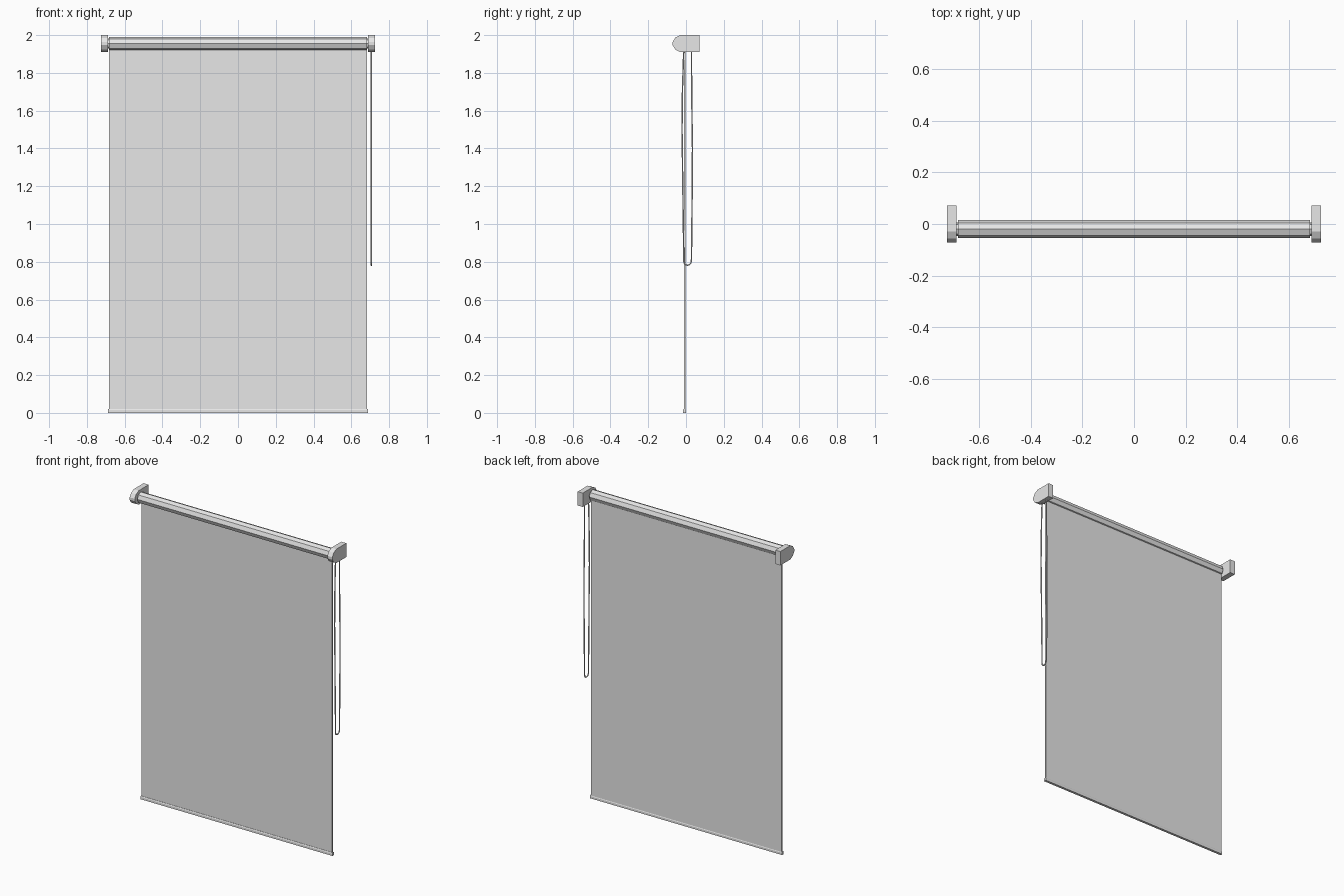
import bpy, bmesh, math
from mathutils import Vector

cube = bpy.data.objects.get("Cube")
if cube:
    bpy.data.objects.remove(cube, do_unlink=True)

# One neutral grey for the whole blind
grey = bpy.data.materials.new("light grey")
grey.use_nodes = True
grey.diffuse_color = (0.8, 0.8, 0.8, 1)
grey.node_tree.nodes["Principled BSDF"].inputs["Base Color"].default_value = (0.8, 0.8, 0.8, 1)


def prism(name, profile, x0, x1):
    """Extrude a (y, z) outline along x."""
    bm = bmesh.new()
    face = bm.faces.new([bm.verts.new((x0, y, z)) for y, z in profile])
    out = bmesh.ops.extrude_face_region(bm, geom=[face])
    moved = [v for v in out["geom"] if isinstance(v, bmesh.types.BMVert)]
    bmesh.ops.translate(bm, verts=moved, vec=Vector((x1 - x0, 0, 0)))
    bmesh.ops.recalc_face_normals(bm, faces=bm.faces)
    mesh = bpy.data.meshes.new(name)
    bm.to_mesh(mesh)
    bm.free()
    mesh.materials.append(grey)
    obj = bpy.data.objects.new(name, mesh)
    bpy.context.collection.objects.link(obj)
    return obj


def octagon(y, z, r):
    return [(y + r * math.cos(i * math.pi / 4), z + r * math.sin(i * math.pi / 4))
            for i in range(8)]


def box(y0, y1, z0, z1):
    return [(y0, z0), (y1, z0), (y1, z1), (y0, z1)]


AXIS_Y, AXIS_Z = -0.02, 1.955

# Roller tube, hanging fabric and hem bar
prism("roller_tube", octagon(AXIS_Y, AXIS_Z, 0.035), -0.682, 0.682)
prism("fabric_sheet", box(-0.011, -0.002, 0.01, 1.95), -0.682, 0.682)
hem = [(-0.016, 0), (0, 0), (0, 0.014), (-0.003, 0.02), (-0.013, 0.02), (-0.016, 0.014)]
prism("hem_bar", hem, -0.687, 0.687)

# Wall brackets with a rounded nose, and the pins that carry the roller
upper_nose = [(-0.03, 0.045), (-0.057, 0.031), (-0.071, 0.008)]
nose = upper_nose + [(y, -z) for y, z in reversed(upper_nose)]
bracket = [(0.071, 0.045)] + nose + [(0.071, -0.045)]
bracket = [(y, AXIS_Z + z) for y, z in bracket]
for side, s in (("left", 1), ("right", -1)):
    prism(side + "_bracket", bracket, s * 0.689, s * 0.725)
    prism(side + "_pin", octagon(AXIS_Y, AXIS_Z, 0.026), s * 0.675, s * 0.7)

# Hanging loop of pull cord
path = [(-0.012, 1.93), (-0.019, 1.7), (-0.021, 1.5), (-0.017, 1.2), (-0.012, 0.82)]
path += [(0.008 - 0.02 * math.cos(a * math.pi / 6), 0.802 - 0.02 * math.sin(a * math.pi / 6))
         for a in range(7)]
path += [(0.029, 0.82), (0.033, 1.2), (0.034, 1.4), (0.03, 1.7), (0.029, 1.93)]
curve = bpy.data.curves.new("pull_cord", "CURVE")
curve.dimensions = "3D"
curve.bevel_depth = 0.004
curve.bevel_resolution = 1
curve.use_fill_caps = True
spline = curve.splines.new("POLY")
spline.points.add(len(path) - 1)
for point, (y, z) in zip(spline.points, path):
    point.co = (0.706, y, z, 1)
curve.materials.append(grey)
cord = bpy.data.objects.new("pull_cord", curve)
bpy.context.collection.objects.link(cord)
